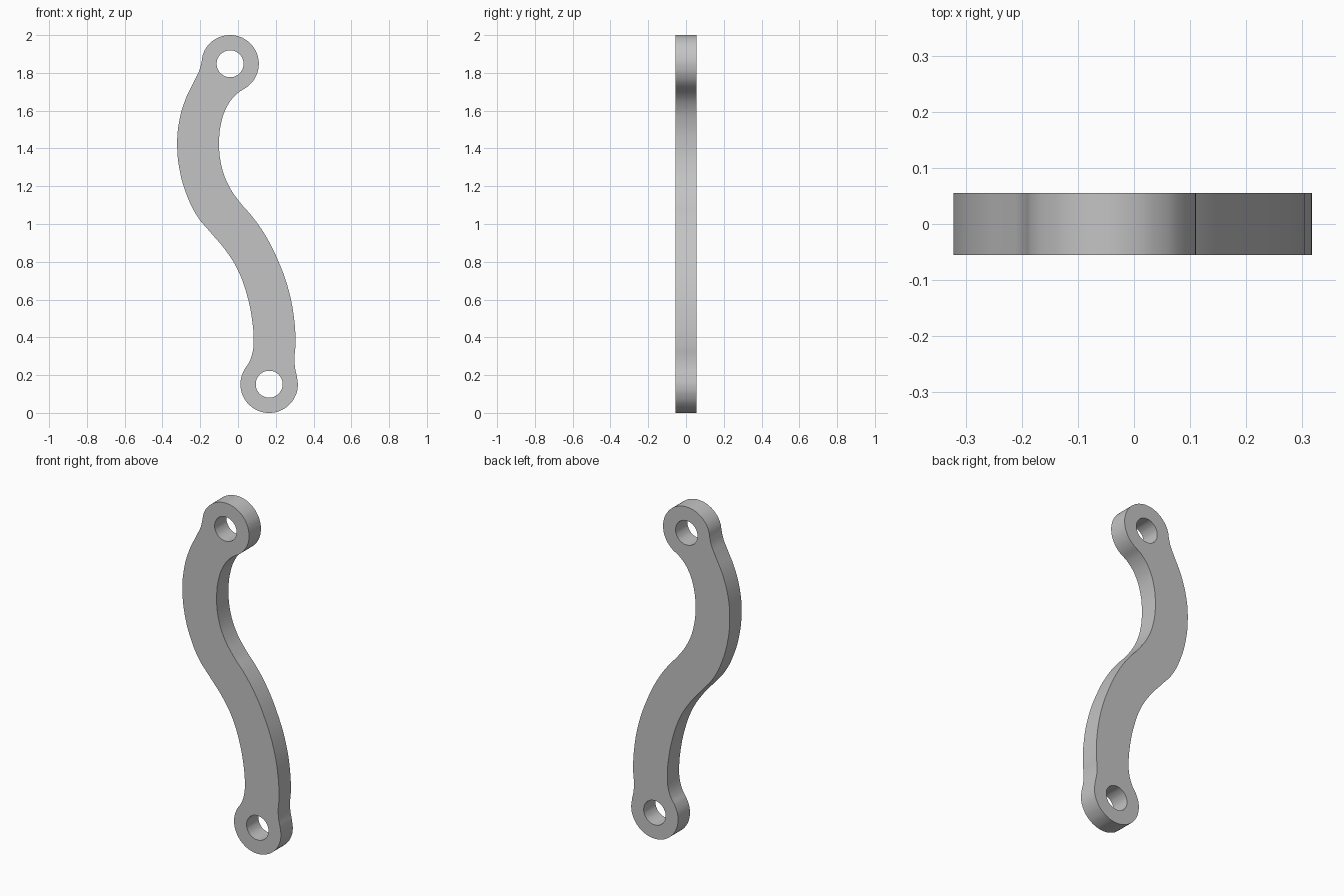
import bpy
import bmesh
from math import radians, cos, sin

cube = bpy.data.objects.get("Cube")
if cube:
    bpy.data.objects.remove(cube, do_unlink=True)

HALF_THICK = 0.055
EYE_R, HOLE_R = 0.152, 0.071
TOP, BOTTOM = (-0.042, 1.848), (0.165, 0.152)


def arc(centre, radius, start, end, count):
    """Points along an arc, angles in degrees."""
    angles = [radians(start + (end - start) * i / (count - 1)) for i in range(count)]
    return [(centre[0] + radius * cos(a), centre[1] + radius * sin(a)) for a in angles]


def add_loop(curve, points):
    """Closed smooth loop through the points."""
    spline = curve.splines.new("BEZIER")
    spline.bezier_points.add(len(points) - 1)
    spline.use_cyclic_u = True
    spline.resolution_u = 6
    for bp, (x, z) in zip(spline.bezier_points, points):
        bp.co = (x, z, 0)
        bp.handle_left_type = bp.handle_right_type = "AUTO"


# S-shaped edges between the two eyes
left_edge = [(-0.204, 1.815), (-0.225, 1.77), (-0.278, 1.66), (-0.312, 1.54),
             (-0.322, 1.42), (-0.308, 1.28), (-0.27, 1.15), (-0.215, 1.04),
             (-0.145, 0.955), (-0.065, 0.86), (0.0, 0.755), (0.05, 0.615),
             (0.075, 0.49), (0.083, 0.39), (0.079, 0.33), (0.06, 0.27)]
right_edge = [(0.302, 0.24), (0.299, 0.29), (0.304, 0.36), (0.298, 0.49),
              (0.268, 0.65), (0.215, 0.8), (0.145, 0.94), (0.075, 1.04),
              (0.01, 1.115), (-0.05, 1.205), (-0.088, 1.31), (-0.1, 1.43),
              (-0.088, 1.54), (-0.054, 1.63), (-0.005, 1.69)]

# Flat outline with both pin holes, extruded
profile = bpy.data.curves.new("link_arm_profile", "CURVE")
profile.dimensions = "2D"
profile.fill_mode = "BOTH"
profile.extrude = HALF_THICK
add_loop(profile, arc(TOP, EYE_R, -48, 178, 12) + left_edge
         + arc(BOTTOM, EYE_R, 150, 375, 12) + right_edge)
for centre in (TOP, BOTTOM):
    add_loop(profile, arc(centre, HOLE_R, 0, 330, 12))

# Turn the profile into a mesh standing upright
helper = bpy.data.objects.new("profile_helper", profile)
bpy.context.scene.collection.objects.link(helper)
depsgraph = bpy.context.evaluated_depsgraph_get()
mesh = bpy.data.meshes.new_from_object(helper.evaluated_get(depsgraph))
bpy.data.objects.remove(helper, do_unlink=True)
mesh.name = "link_arm"

bm = bmesh.new()
bm.from_mesh(mesh)
bmesh.ops.remove_doubles(bm, verts=bm.verts, dist=0.0002)
for v in bm.verts:
    v.co = (v.co.x, -v.co.z, v.co.y)
bmesh.ops.recalc_face_normals(bm, faces=bm.faces)
for f in bm.faces:
    f.smooth = True
bm.to_mesh(mesh)
bm.free()
mesh.set_sharp_from_angle(angle=radians(35))

# Plain grey metal
grey = bpy.data.materials.new("plain_grey")
grey.use_nodes = True
colour = (0.55, 0.55, 0.55, 1)
grey.diffuse_color = colour
grey.node_tree.nodes["Principled BSDF"].inputs["Base Color"].default_value = colour
mesh.materials.clear()
mesh.materials.append(grey)

link_arm = bpy.data.objects.new("link_arm", mesh)
bpy.context.scene.collection.objects.link(link_arm)
